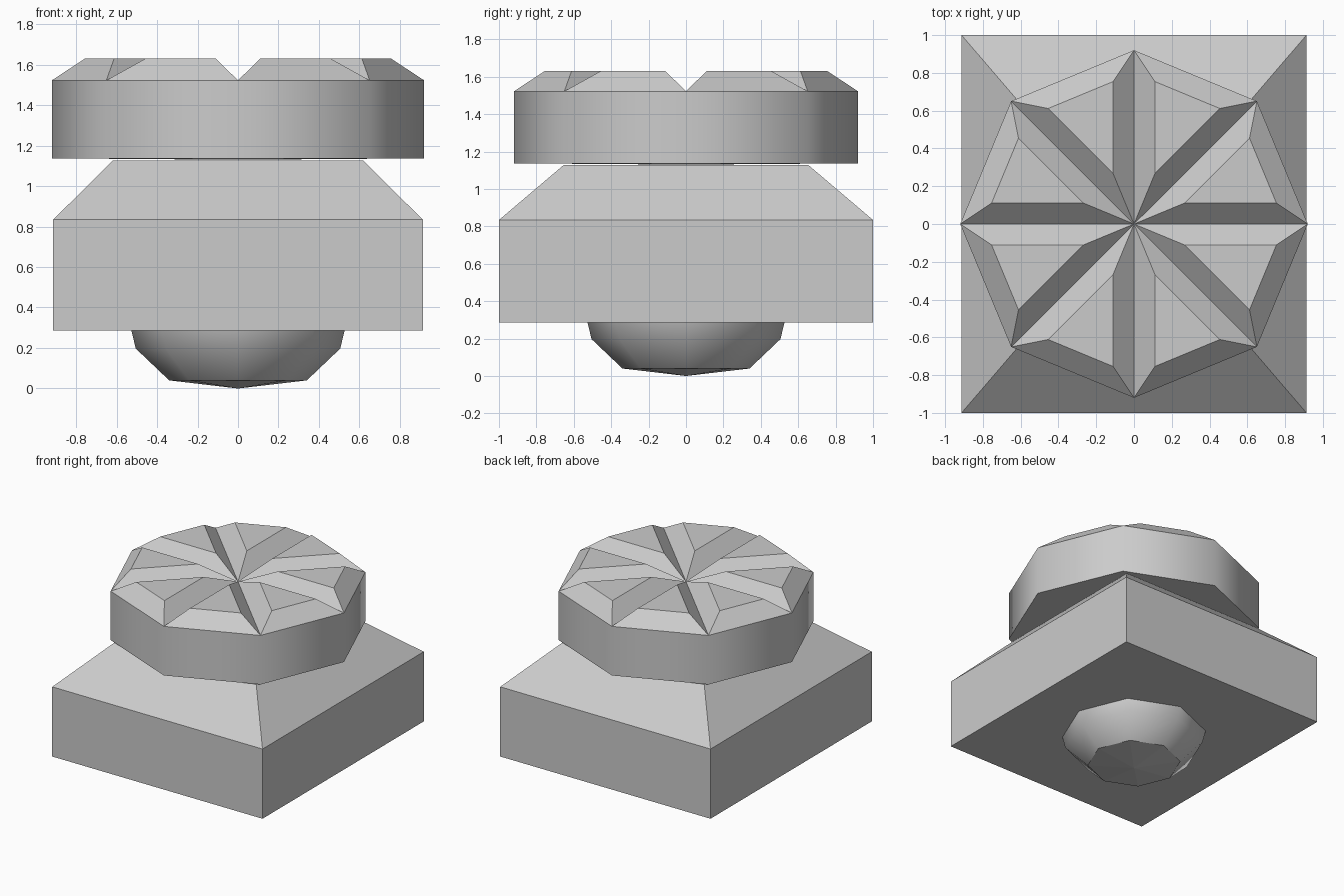
import bpy, bmesh, math

if "Cube" in bpy.data.objects:
    bpy.data.objects.remove(bpy.data.objects["Cube"])


def octagon(r):
    return [(r * math.cos(i * math.pi / 4), r * math.sin(i * math.pi / 4)) for i in range(8)]


def rectangle(x, y):
    return [(x, y), (-x, y), (-x, -y), (x, -y)]


def loft(bm, sections, smooth=False, bottom_tip=None, top_tip=None):
    """Skin a stack of (outline, z) sections; ends are flat or fans. Returns the top faces."""
    rings = [[bm.verts.new((x, y, z)) for x, y in pts] for pts, z in sections]
    n = len(rings[0])
    for a, b in zip(rings, rings[1:]):
        for i in range(n):
            j = (i + 1) % n
            bm.faces.new((a[i], a[j], b[j], b[i])).smooth = smooth

    def cap(ring, tip):
        if tip is None:
            return [bm.faces.new(ring)]
        c = bm.verts.new((0, 0, tip))
        return [bm.faces.new((ring[i], ring[(i + 1) % n], c)) for i in range(n)]

    cap(rings[0][::-1], bottom_tip)
    top = cap(rings[-1], top_tip)
    bm.normal_update()
    return top


def finish(bm, name):
    mesh = bpy.data.meshes.new(name)
    bm.to_mesh(mesh)
    bm.free()
    obj = bpy.data.objects.new(name, mesh)
    bpy.context.collection.objects.link(obj)
    return obj


# Rounded eight-sided foot under the block
bm = bmesh.new()
loft(bm, [(octagon(0.34), 0.04), (octagon(0.505), 0.197), (octagon(0.53), 0.30)],
     smooth=True, bottom_tip=0.0)
finish(bm, "foot")

# Rectangular block with sloped shoulders
bm = bmesh.new()
loft(bm, [(rectangle(0.913, 1.0), 0.287), (rectangle(0.913, 1.0), 0.834),
          (rectangle(0.617, 0.655), 1.127)])
finish(bm, "base_block")

# Octagonal cap: eight raised wedges separated by V grooves
bm = bmesh.new()
wedges = loft(bm, [(octagon(0.92), 1.137), (octagon(0.92), 1.522)],
              smooth=True, bottom_tip=1.13, top_tip=1.522)
bmesh.ops.inset_individual(bm, faces=wedges, thickness=0.111, depth=0.109,
                           use_even_offset=True)
for f in bm.faces:
    f.smooth = abs(f.normal.z) < 0.1
finish(bm, "cap")
